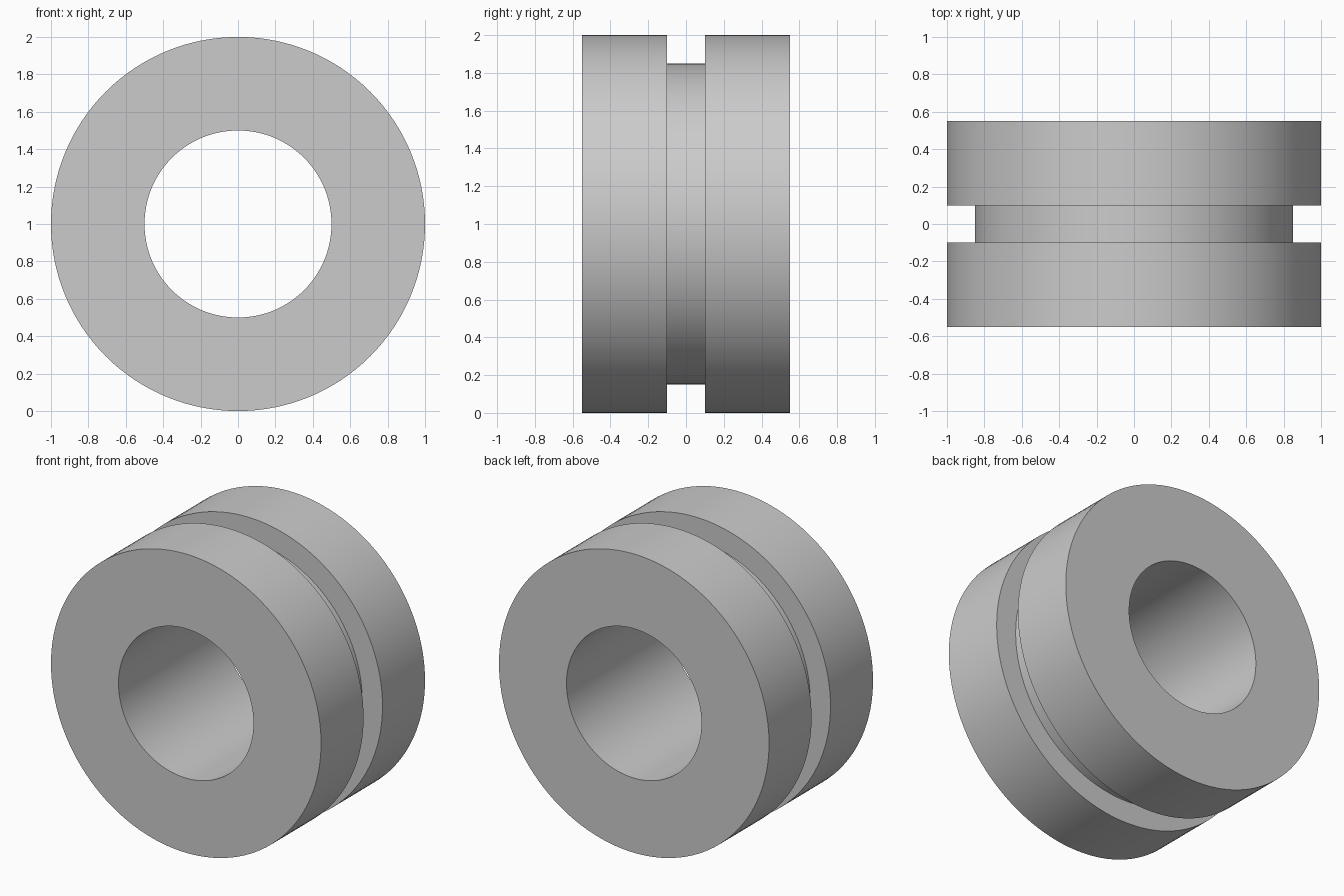
import bpy, bmesh
from math import sin, cos, tau, radians

cube = bpy.data.objects.get("Cube")
if cube:
    bpy.data.objects.remove(cube)

# Plain grey material
grey = bpy.data.materials.new("light grey")
grey.use_nodes = True
colour = (0.6, 0.6, 0.6, 1)
grey.diffuse_color = colour
grey.node_tree.nodes["Principled BSDF"].inputs["Base Color"].default_value = colour

SEGMENTS = 128
OUTER, GROOVE, BORE = 1.0, 0.85, 0.5
HALF_WIDTH, HALF_GROOVE = 0.55, 0.1

# Closed cross-section as (radius, y): bore, two flanges and the groove between
half = [(BORE, HALF_WIDTH), (OUTER, HALF_WIDTH),
        (OUTER, HALF_GROOVE), (GROOVE, HALF_GROOVE)]
profile = half + [(r, -y) for r, y in reversed(half)]

# Revolve the cross-section around the y axis
bm = bmesh.new()
rings = []
for i in range(SEGMENTS):
    a = tau * i / SEGMENTS
    rings.append([bm.verts.new((r * cos(a), y, 1 + r * sin(a))) for r, y in profile])
for i, ring in enumerate(rings):
    following = rings[(i + 1) % SEGMENTS]
    for j in range(len(profile)):
        k = (j + 1) % len(profile)
        bm.faces.new((ring[j], ring[k], following[k], following[j]))
bmesh.ops.recalc_face_normals(bm, faces=bm.faces)

mesh = bpy.data.meshes.new("grooved_bushing")
bm.to_mesh(mesh)
bm.free()
mesh.materials.append(grey)
bushing = bpy.data.objects.new("grooved_bushing", mesh)
bpy.context.collection.objects.link(bushing)

# Smooth curved walls with crisp rims
bpy.ops.object.select_all(action='DESELECT')
bushing.select_set(True)
bpy.context.view_layer.objects.active = bushing
bpy.ops.object.shade_smooth_by_angle(angle=radians(30))
